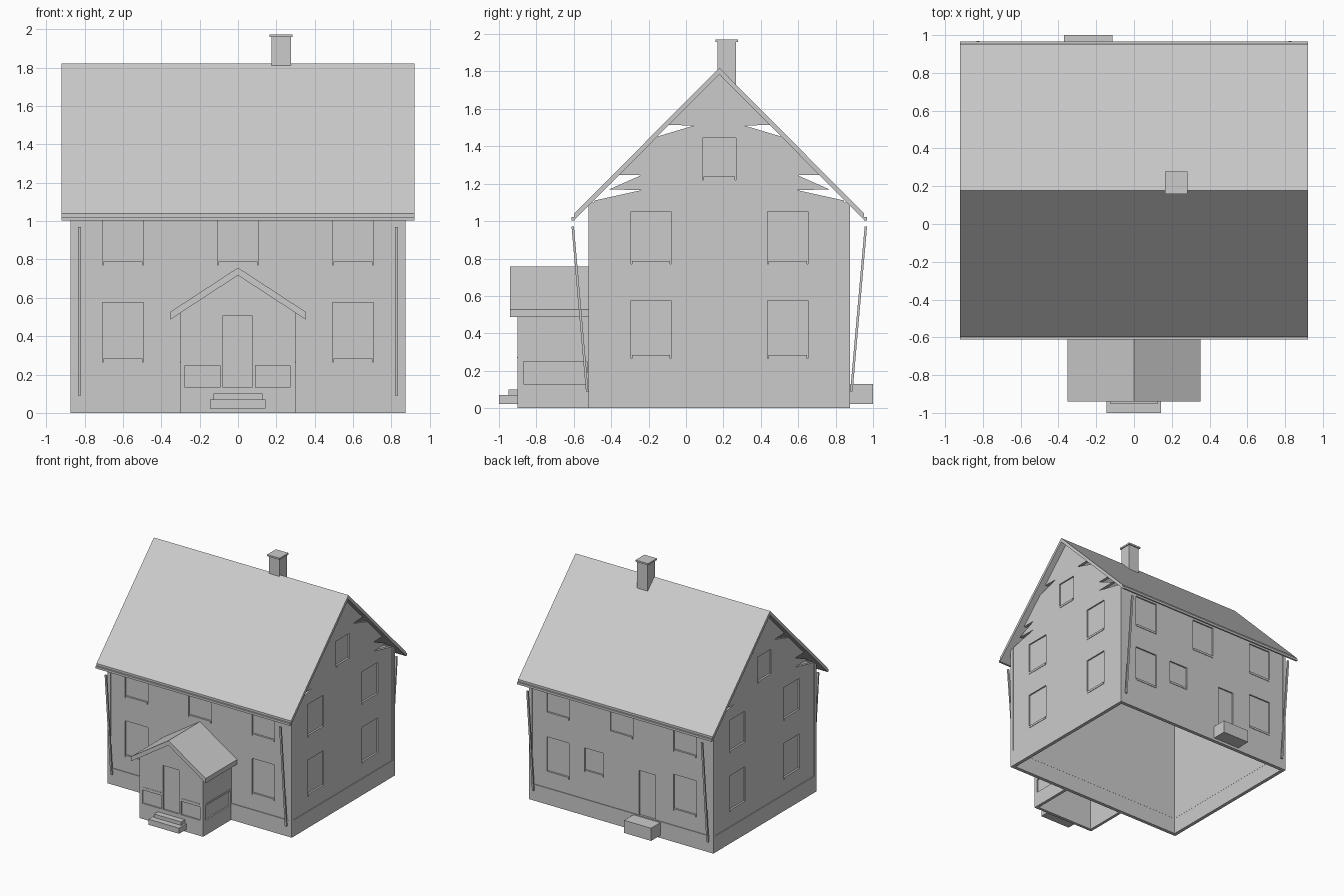
import bpy, bmesh

if "Cube" in bpy.data.objects:
    bpy.data.objects.remove(bpy.data.objects["Cube"], do_unlink=True)

grey = bpy.data.materials.new("plain_grey")
grey.use_nodes = True
grey.diffuse_color = (0.6, 0.6, 0.6, 1)
grey.node_tree.nodes["Principled BSDF"].inputs["Base Color"].default_value = (0.6, 0.6, 0.6, 1)

MID = 0.178            # y of the ridge
FRONT, BACK, SIDE = -0.52, 0.876, 0.872
INSET = 0.006          # wall panels sit behind plinth and corner boards


def rect(u0, u1, z0, z1):
    return [(u0, z0), (u1, z0), (u1, z1), (u0, z1)]


def prism(name, profiles, axis, d0, d1):
    """Extrude (u, z) outlines along x or y into one object."""
    bm = bmesh.new()
    for pts in profiles:
        rings = []
        for d in (d0, d1):
            rings.append([bm.verts.new((d, u, z) if axis == "x" else (u, d, z)) for u, z in pts])
        a, b = rings
        bm.faces.new(a)
        bm.faces.new(b[::-1])
        for i in range(len(a)):
            j = (i + 1) % len(a)
            bm.faces.new((a[i], b[i], b[j], a[j]))
    bmesh.ops.recalc_face_normals(bm, faces=bm.faces)
    mesh = bpy.data.meshes.new(name)
    bm.to_mesh(mesh)
    bm.free()
    mesh.materials.append(grey)
    obj = bpy.data.objects.new(name, mesh)
    bpy.context.collection.objects.link(obj)
    return obj


def box(name, x0, x1, y0, y1, z0, z1):
    return prism(name, [rect(x0, x1, z0, z1)], "y", y0, y1)


def wall(name, outline, axis, outer, inward, windows, doors=()):
    """Thin wall with shallow recessed windows and doors, plus window sills."""
    obj = prism(name, [outline], axis, outer, outer + inward * 0.025)
    holes = [rect(*w) for w in list(windows) + list(doors)]
    cutter = prism(name + "_cutter", holes, axis, outer - inward * 0.02, outer + inward * 0.012)
    cutter.hide_render = True
    mod = obj.modifiers.new("openings", "BOOLEAN")
    mod.operation = "DIFFERENCE"
    mod.solver = "EXACT"
    mod.object = cutter
    bpy.context.view_layer.objects.active = obj
    bpy.ops.object.modifier_apply(modifier=mod.name)
    bpy.data.objects.remove(cutter, do_unlink=True)
    if windows:
        sills = [rect(u0 + 0.005, u1 - 0.005, z0, z0 + 0.018) for u0, u1, z0, z1 in windows]
        prism(name + "_sills", sills, axis, outer - inward * 0.004, outer + inward * 0.014)


def chevron(centre, half, ridge, eave, thick):
    """Cross-section of a gabled roof."""
    return [(centre - half, eave), (centre, ridge), (centre + half, eave),
            (centre + half, eave - thick), (centre, ridge - thick), (centre - half, eave - thick)]


# Plinth, open underneath
T = 0.03
box("front_plinth", -SIDE, SIDE, FRONT, FRONT + T, 0, 0.14)
box("back_plinth", -SIDE, SIDE, BACK - T, BACK, 0, 0.14)
for side, s in (("right", -1), ("left", 1)):
    x0, x1 = sorted((s * SIDE, s * (SIDE - T)))
    box(side + "_plinth", x0, x1, FRONT + T, BACK - T, 0, 0.14)
    for end, y0 in (("front", FRONT), ("back", BACK - T)):
        box(end + "_" + side + "_corner_board", x0, x1, y0, y0 + T, 0.14, 1.1)

# Long walls
LOW, HIGH = (0.265, 0.575), (0.77, 1.05)
W = 0.107


def win(c, span, w=W):
    return (c - w, c + w, *span)


long_wall = rect(-SIDE + T, SIDE - T, 0.14, 1.1)
upper_row = [win(c, HIGH) for c in (-0.6, 0, 0.6)]
outer_low = [win(c, LOW) for c in (-0.6, 0.6)]
wall("front_wall", long_wall, "y", FRONT + INSET, 1, upper_row + outer_low)
wall("back_wall", long_wall, "y", BACK - INSET, -1,
     upper_row + outer_low + [win(0.26, (0.37, 0.575), 0.09)],
     [(-0.32, -0.165, 0.13, 0.52)])

# Gable walls with ragged gaps under the roof edge
half = [(-0.49, 0.14), (-0.49, 1.11), (-0.24, 1.165), (-0.41, 1.17), (-0.24, 1.245),
        (-0.37, 1.247), (-0.16, 1.45), (0.04, 1.51), (-0.09, 1.515)]
gable = half + [(MID, 1.79)] + [(2 * MID - y, z) for y, z in reversed(half)]
side_windows = [win(c, span) for c in (-0.188, 2 * MID + 0.188) for span in (LOW, HIGH)]
side_windows.append(win(MID, (1.22, 1.445), 0.09))
for side, s in (("right", -1), ("left", 1)):
    wall(side + "_gable_wall", gable, "x", s * (SIDE - INSET), -s, side_windows)

# Main roof with eave strips
prism("main_roof", [chevron(MID, 0.775, 1.82, 1.04, 0.035)], "x", -0.92, 0.92)
prism("eave_strips", [rect(MID + s * 0.774, MID + s * 0.789, 1.003, 1.022) for s in (-1, 1)],
      "x", -0.92, 0.92)

# Leaning downpipes
for side, x in (("right", -0.825), ("left", 0.825)):
    for end, s in (("front", -1), ("back", 1)):
        path = [(MID + s * 0.777, 0.97), (MID + s * 0.79, 0.97),
                (MID + s * 0.713, 0.09), (MID + s * 0.70, 0.09)]
        prism(end + "_" + side + "_downpipe", [path], "x", x - 0.008, x + 0.008)

# Chimney
box("chimney", 0.175, 0.275, 0.168, 0.267, 1.65, 1.96)
box("chimney_cap", 0.165, 0.283, 0.158, 0.277, 1.958, 1.972)

# Porch, open underneath
P = -0.9
wall("porch_front", [(-0.3, 0), (0.3, 0), (0.3, 0.535), (0, 0.725), (-0.3, 0.535)], "y", P, 1, [],
     [(-0.078, 0.073, 0.133, 0.508), (-0.275, -0.093, 0.133, 0.247), (0.09, 0.272, 0.133, 0.247)])
for side, s in (("right", -1), ("left", 1)):
    wall("porch_" + side + "_side", rect(P + 0.025, FRONT + 0.01, 0, 0.54), "x", s * 0.3, -s, [],
         [(-0.87, -0.53, 0.13, 0.25)])
    prism("porch_" + side + "_ledge", [rect(-0.87, -0.53, 0.262, 0.268)], "x", s * 0.29, s * 0.303)
prism("porch_ledges", [rect(-0.265, -0.1, 0.268, 0.274), rect(0.095, 0.265, 0.268, 0.274)],
      "y", P - 0.003, P + 0.01)
prism("porch_pediment", [[(-0.275, 0.53), (0.275, 0.53), (0, 0.718)]], "y", P - 0.004, P + 0.01)
prism("porch_roof", [chevron(0, 0.352, 0.757, 0.527, 0.04)], "y", -0.94, FRONT + 0.005)

# Steps
box("porch_lower_step", -0.146, 0.143, -1.0, P, 0.022, 0.07)
box("porch_upper_step", -0.127, 0.127, -0.95, P, 0.07, 0.1)
box("back_step", -0.37, -0.115, BACK, 1.0, 0.022, 0.13)
